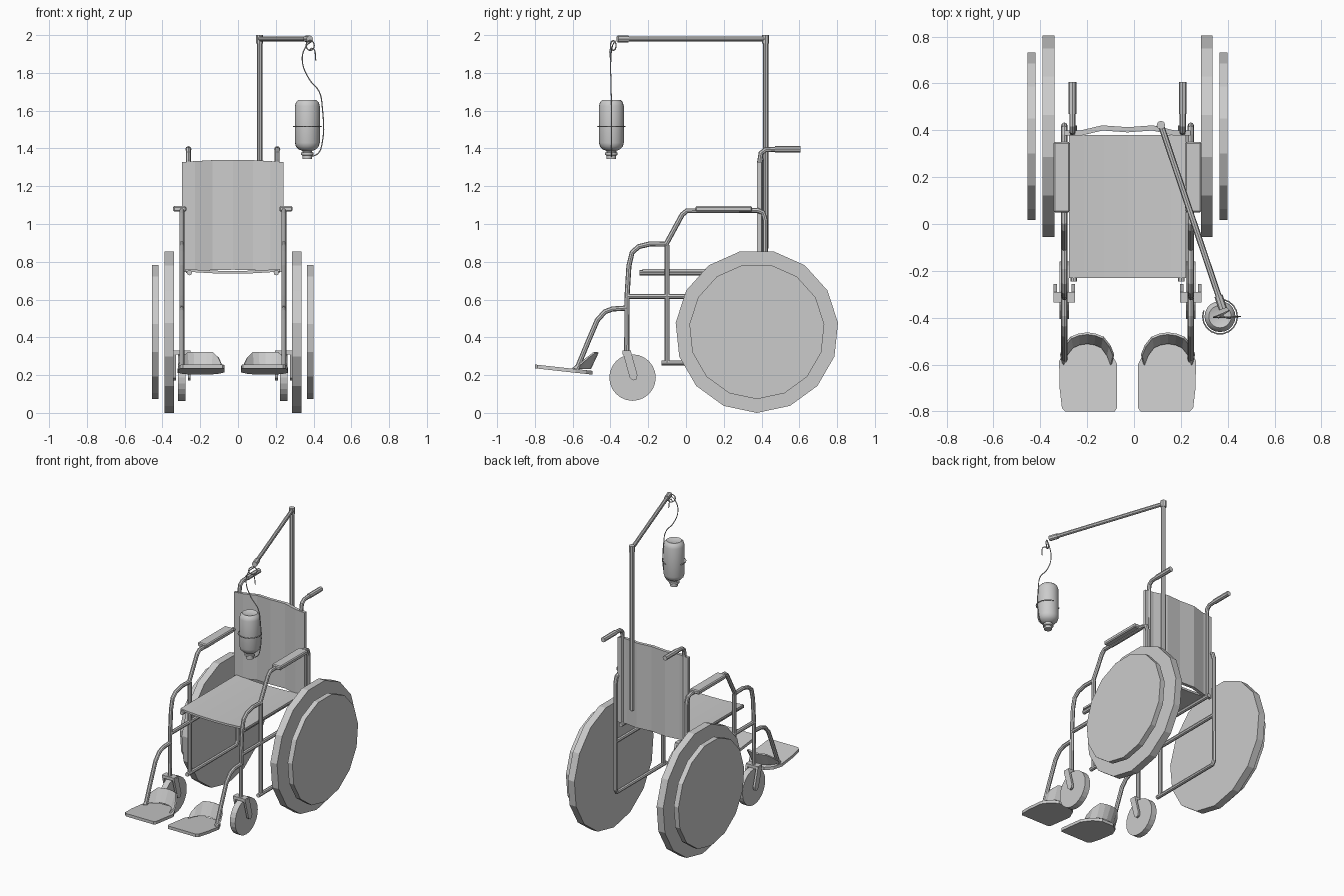
import bpy, bmesh, math
from mathutils import Vector, Matrix

if "Cube" in bpy.data.objects:
    bpy.data.objects.remove(bpy.data.objects["Cube"])

CX = -0.0275            # centre plane of the chair
FX = 0.27               # half spacing of the side frames


def finish(name, bm):
    bmesh.ops.recalc_face_normals(bm, faces=bm.faces[:])
    me = bpy.data.meshes.new(name)
    bm.to_mesh(me)
    bm.free()
    ob = bpy.data.objects.new(name, me)
    bpy.context.collection.objects.link(ob)
    return ob


def tube(name, pts, r=0.0135, res=2, smooth_path=False):
    cu = bpy.data.curves.new(name, 'CURVE')
    cu.dimensions = '3D'
    cu.bevel_depth = r
    cu.bevel_resolution = res
    cu.use_fill_caps = True
    if smooth_path:
        sp = cu.splines.new('BEZIER')
        sp.bezier_points.add(len(pts) - 1)
        for b, p in zip(sp.bezier_points, pts):
            b.co = p
            b.handle_left_type = b.handle_right_type = 'AUTO'
        sp.resolution_u = 5
    else:
        sp = cu.splines.new('POLY')
        sp.points.add(len(pts) - 1)
        for q, p in zip(sp.points, pts):
            q.co = (*p, 1)
    sp.use_smooth = False
    ob = bpy.data.objects.new(name, cu)
    bpy.context.collection.objects.link(ob)
    return ob


def disc(name, x, y, z, r, w, n):
    # wheel-like solid along x with one vertex straight down
    bm = bmesh.new()
    ring = [bm.verts.new((x - w / 2, y + r * math.sin(a), z - r * math.cos(a)))
            for a in (2 * math.pi * i / n for i in range(n))]
    extrude(bm, bm.faces.new(ring), (w, 0, 0))
    return finish(name, bm)


def extrude(bm, face, vec):
    geo = bmesh.ops.extrude_face_region(bm, geom=[face], use_keep_orig=True)['geom']
    bmesh.ops.translate(bm, vec=vec, verts=[v for v in geo if isinstance(v, bmesh.types.BMVert)])


def slab(name, pts, vec):
    bm = bmesh.new()
    extrude(bm, bm.faces.new([bm.verts.new(p) for p in pts]), vec)
    return finish(name, bm)


def sheet(name, pts, vec, thick):
    # thin cloth-like strip: profile swept along vec, then thickened
    bm = bmesh.new()
    a = [bm.verts.new(p) for p in pts]
    b = [bm.verts.new(Vector(p) + Vector(vec)) for p in pts]
    for i in range(len(pts) - 1):
        bm.faces.new((a[i], a[i + 1], b[i + 1], b[i]))
    ob = finish(name, bm)
    m = ob.modifiers.new('thickness', 'SOLIDIFY')
    m.thickness = thick
    m.offset = 0
    return ob


for s, side in ((-1, 'left'), (1, 'right')):
    X = CX + s * FX

    def path(pts, x=X):
        return [(x, y, z) for y, z in pts]

    # wheels
    disc(side + '_main_wheel', CX + s * 0.3375, 0.375, 0.432, 0.432, 0.05, 15)
    disc(side + '_hand_rim', CX + s * 0.41, 0.375, 0.432, 0.359, 0.035, 15)
    disc(side + '_caster_wheel', X, -0.283, 0.187, 0.123, 0.04, 24)

    # caster fork: crown and two arms
    for o in (-0.039, 0.039):
        slab(side + '_fork_arm', path([(-0.335, 0.32), (-0.29, 0.32), (-0.257, 0.2), (-0.262, 0.178),
                                       (-0.28, 0.172), (-0.297, 0.185)], X + o - 0.0075), (0.015, 0, 0))
    slab(side + '_fork_crown', path([(-0.335, 0.31), (-0.29, 0.31), (-0.29, 0.33), (-0.335, 0.33)],
                                    X - 0.046), (0.092, 0, 0))

    # side frame tubes
    tube(side + '_arm_and_back_post', path([(-0.11, 0.885), (-0.02, 1.05), (0.005, 1.07), (0.38, 1.072),
                                            (0.408, 1.06), (0.42, 1.02), (0.42, 0.29), (0.405, 0.265),
                                            (-0.13, 0.265)]))
    tube(side + '_front_post', path([(-0.10, 0.265), (-0.10, 0.89)]))
    tube(side + '_front_bend_and_stem', path([(-0.10, 0.893), (-0.19, 0.895), (-0.25, 0.88), (-0.285, 0.85),
                                              (-0.302, 0.78), (-0.312, 0.62), (-0.314, 0.31)]))
    tube(side + '_middle_rail', path([(-0.312, 0.617), (0.42, 0.617)]))
    tube(side + '_leg_rest', path([(-0.314, 0.555), (-0.39, 0.55), (-0.43, 0.535), (-0.47, 0.49),
                                   (-0.515, 0.385), (-0.585, 0.215)]))
    tube(side + '_seat_rail', path([(-0.245, 0.742), (0.42, 0.742)], CX + s * 0.23), 0.014)

    # push handle
    hx = CX + s * 0.235
    tube(side + '_back_tube', path([(0.392, 0.74), (0.392, 1.34), (0.397, 1.375), (0.42, 1.393),
                                    (0.48, 1.396)], hx))
    tube(side + '_hand_grip', path([(0.47, 1.396), (0.605, 1.396)], hx), 0.0165)

    # arm pad
    px = CX + s * 0.281
    pad = slab(side + '_arm_pad', [(px - 0.035, 0.05, 1.066), (px + 0.035, 0.05, 1.066),
                                   (px + 0.035, 0.35, 1.066), (px - 0.035, 0.35, 1.066)], (0, 0, 0.028))
    m = pad.modifiers.new('bevel', 'BEVEL')
    m.width = 0.006

    # foot plate, rising to the front
    out = [(0.285, -0.50), (0.292, -0.60), (0.29, -0.70), (0.28, -0.785), (0.265, -0.80), (0.055, -0.80),
           (0.045, -0.785), (0.044, -0.60), (0.09, -0.50)]
    out = [(0.292, -0.585)] + out[2:8] + [(0.08, -0.53), (0.13, -0.495), (0.22, -0.495), (0.265, -0.53)]
    slab(side + '_foot_plate', [(CX + s * u, y, 0.203 + (-0.5 - y) * 0.11) for u, y in out], (0, 0, 0.02))

    # heel strap
    strap = [(0.275, -0.60), (0.262, -0.56), (0.235, -0.525), (0.205, -0.512), (0.172, -0.507),
             (0.14, -0.512), (0.11, -0.525), (0.085, -0.56), (0.07, -0.60)]
    bm = bmesh.new()
    lo = [bm.verts.new((CX + s * u, y, 0.235)) for u, y in strap]
    hi = [bm.verts.new((CX + s * (u + (u - 0.172) * 0.1), y + 0.04, 0.24 + 0.08 * min(1, (y + 0.62) / 0.09)))
          for u, y in strap]
    for i in range(len(strap) - 1):
        bm.faces.new((lo[i], lo[i + 1], hi[i + 1], hi[i]))
    m = finish(side + '_heel_strap', bm).modifiers.new('thickness', 'SOLIDIFY')
    m.thickness = 0.01
    m.offset = 0

# seat and backrest cloth
us = (-1, -0.75, -0.4, 0, 0.4, 0.75, 1)
sheet('seat', [(CX + 0.25 * u, -0.23, 0.756 - 0.012 * (1 - u * u)) for u in us], (0, 0.61, 0), 0.014)
back_y = (0.388, 0.388, 0.41, 0.402, 0.41, 0.388, 0.388)
sheet('backrest', [(CX + 0.268 * u, y, 0.745 + 0.013 * (1 - u * u)) for u, y in zip(us, back_y)],
      (0, 0, 0.582), 0.022)

# drip stand
A, B = Vector((0.115, 0.422, 1.98)), Vector((0.378, -0.358, 1.98))
d = (B - A).normalized()
tube('drip_pole', [(A.x, A.y, 0.87), (A.x, A.y, 1.99)], 0.0145)
tube('pole_cap', [(A.x, A.y, 1.955), (A.x, A.y, 2.0)], 0.0185)
tube('drip_boom', [A, B], 0.013)
tube('boom_cap', [B - d * 0.055, B + d * 0.005], 0.018)

# hanging hook and cord
bpy.ops.mesh.primitive_torus_add(location=(0.382, -0.385, 1.945), rotation=(math.pi / 2, 0, 0.6),
                                 major_radius=0.026, minor_radius=0.0035,
                                 major_segments=16, minor_segments=6)
bpy.context.object.name = 'hook_ring'
tube('cord', [(0.395, -0.375, 1.97), (0.36, -0.39, 1.94), (0.34, -0.398, 1.87), (0.375, -0.398, 1.77),
              (0.43, -0.396, 1.70), (0.446, -0.395, 1.62), (0.444, -0.395, 1.42), (0.425, -0.395, 1.375),
              (0.385, -0.395, 1.355)], 0.003, 1, True)
tube('cord_tail', [(0.375, -0.39, 1.92), (0.395, -0.4, 1.93), (0.412, -0.4, 1.865)], 0.003, 1, True)

# drip bottle, a lathed profile
prof = [(0, 1.65), (0.025, 1.65), (0.048, 1.657), (0.06, 1.645), (0.066, 1.625), (0.066, 1.43), (0.06, 1.41),
        (0.045, 1.395), (0.026, 1.387), (0.026, 1.38), (0.033, 1.378), (0.033, 1.366), (0.025, 1.362),
        (0.025, 1.345), (0, 1.343)]
bm = bmesh.new()
vs = [bm.verts.new((r, 0, z)) for r, z in prof]
es = [bm.edges.new(e) for e in zip(vs, vs[1:])]
bmesh.ops.spin(bm, geom=vs + es, cent=(0, 0, 0), axis=(0, 0, 1), angle=2 * math.pi, steps=20)
bmesh.ops.remove_doubles(bm, verts=bm.verts[:], dist=0.0005)
bmesh.ops.translate(bm, vec=(0.367, -0.395, 0), verts=bm.verts[:])
bottle = finish('drip_bottle', bm)
bpy.context.view_layer.objects.active = bottle
bpy.ops.object.select_all(action='DESELECT')
bottle.select_set(True)
bpy.ops.object.shade_smooth_by_angle(angle=math.radians(40))

# wire band round the bottle
arc = [(0.367 + 0.074 * math.cos(a), -0.395 + 0.074 * math.sin(a), 1.515)
       for a in (math.radians(-200 + 20 * i) for i in range(15))]
tube('bottle_band', arc, 0.003, 1)
